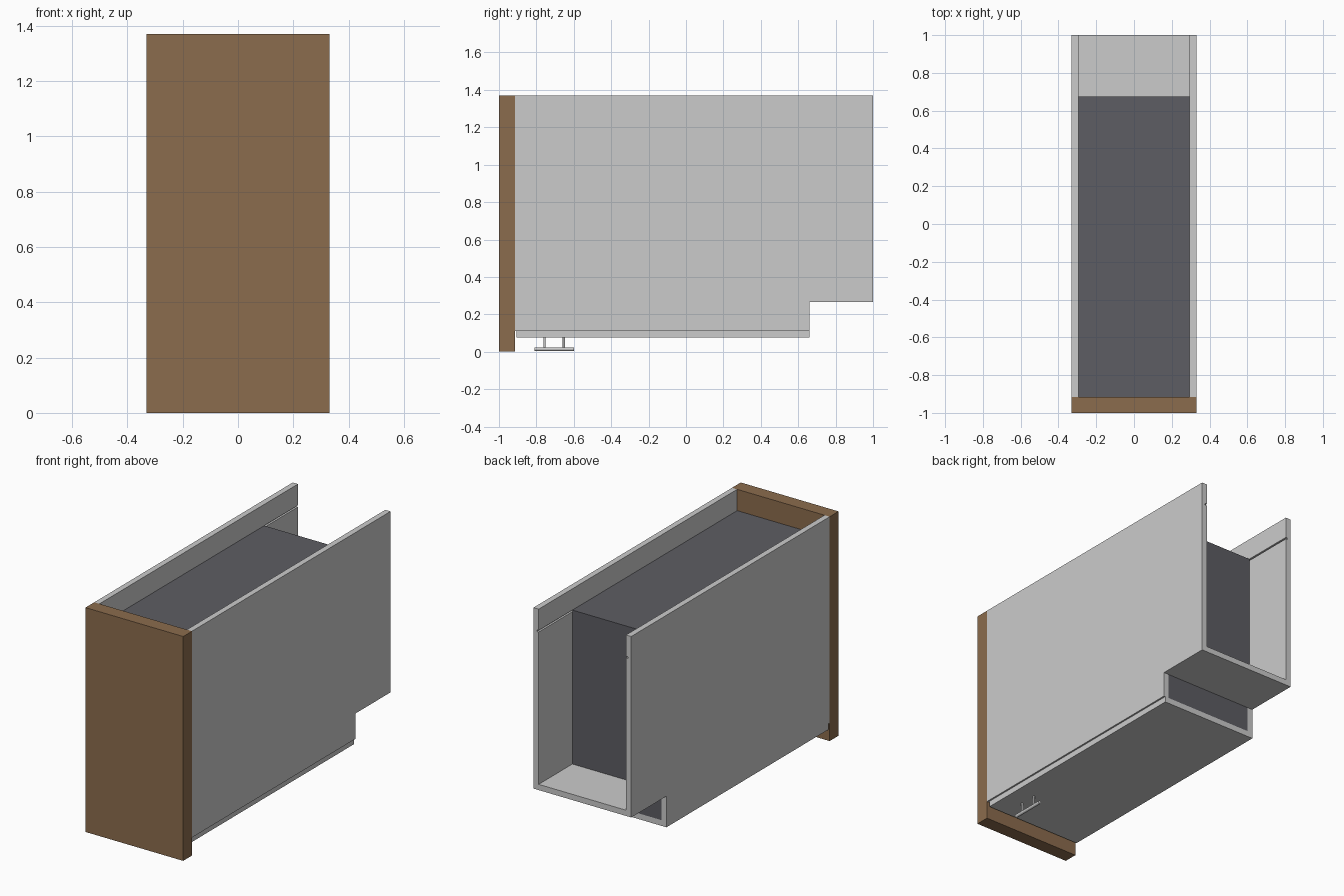
import bpy, bmesh, math
from mathutils import Vector

if "Cube" in bpy.data.objects:
    bpy.data.objects.remove(bpy.data.objects["Cube"])


def material(name, color):
    m = bpy.data.materials.new(name)
    m.diffuse_color = color
    m.use_nodes = True
    m.node_tree.nodes["Principled BSDF"].inputs["Base Color"].default_value = m.diffuse_color
    return m


WOOD = material("wood", (0.26, 0.15, 0.075, 1))
DARK = material("dark_grey", (0.11, 0.11, 0.125, 1))


def extrude_profile(name, profile, x0, x1, mat=None):
    """Extrude a closed (y, z) outline along x."""
    bm = bmesh.new()
    face = bm.faces.new([bm.verts.new((x0, y, z)) for y, z in profile])
    ext = bmesh.ops.extrude_face_region(bm, geom=[face])
    verts = [g for g in ext["geom"] if isinstance(g, bmesh.types.BMVert)]
    bmesh.ops.translate(bm, verts=verts, vec=(x1 - x0, 0, 0))
    bmesh.ops.recalc_face_normals(bm, faces=bm.faces)
    me = bpy.data.meshes.new(name)
    bm.to_mesh(me)
    bm.free()
    ob = bpy.data.objects.new(name, me)
    bpy.context.collection.objects.link(ob)
    if mat:
        me.materials.append(mat)
    return ob


def box(name, x0, x1, y0, y1, z0, z1, mat=None):
    return extrude_profile(name, [(y0, z0), (y1, z0), (y1, z1), (y0, z1)], x0, x1, mat)


def rod(name, a, b, r):
    a, b = Vector(a), Vector(b)
    rot = (b - a).to_track_quat('Z', 'Y').to_euler()
    bpy.ops.mesh.primitive_cylinder_add(vertices=16, radius=r, depth=(b - a).length,
                                        location=(a + b) / 2, rotation=rot)
    bpy.context.object.name = name
    bpy.ops.object.shade_smooth_by_angle(angle=math.radians(40))


W, IN = 0.33, 0.295          # outer and inner half widths
FRONT, STEP = -0.915, 0.66   # back of front panel, start of rear step
TOP, LOW, LEDGE = 1.37, 0.11, 0.265

# Front panel
box("front_panel", -W, W, -1.0, FRONT, 0, TOP, WOOD)

# Stepped side panels, each with a thin slot on its inner face
outline = [(FRONT, LOW), (STEP, LOW), (STEP, LEDGE), (1.0, LEDGE), (1.0, TOP), (FRONT, TOP)]
slot = box("slot_cutter", -IN - 0.012, IN + 0.012, 0.5, 1.1, 1.23, 1.24)
slot.hide_render = True
slot.hide_viewport = True
for side, x0, x1 in (("left", -W, -IN), ("right", IN, W)):
    panel = extrude_profile(side + "_side_panel", outline, x0, x1)
    cut = panel.modifiers.new("slot", 'BOOLEAN')
    cut.operation = 'DIFFERENCE'
    cut.object = slot

# Bottom board and raised rear ledge
box("bottom_board", -W, 0.32, -0.905, STEP, 0.075, LOW)
box("rear_ledge", -IN, IN, STEP, 1.0, LEDGE, LEDGE + 0.035)

# Dark inner body, slightly longer above the ledge
extrude_profile("inner_body", [(FRONT, LOW), (STEP, LOW), (STEP, 0.3), (0.675, 0.3),
                               (0.675, 1.24), (FRONT, 1.24)], -IN, IN, DARK)

# Bar handle under the bottom board
HX = 0.2
rod("handle_bar", (HX, -0.81, 0.014), (HX, -0.60, 0.014), 0.01)
for i, y in enumerate((-0.757, -0.653)):
    rod(f"handle_post_{i + 1}", (HX, y, 0.014), (HX, y, 0.077), 0.006)
